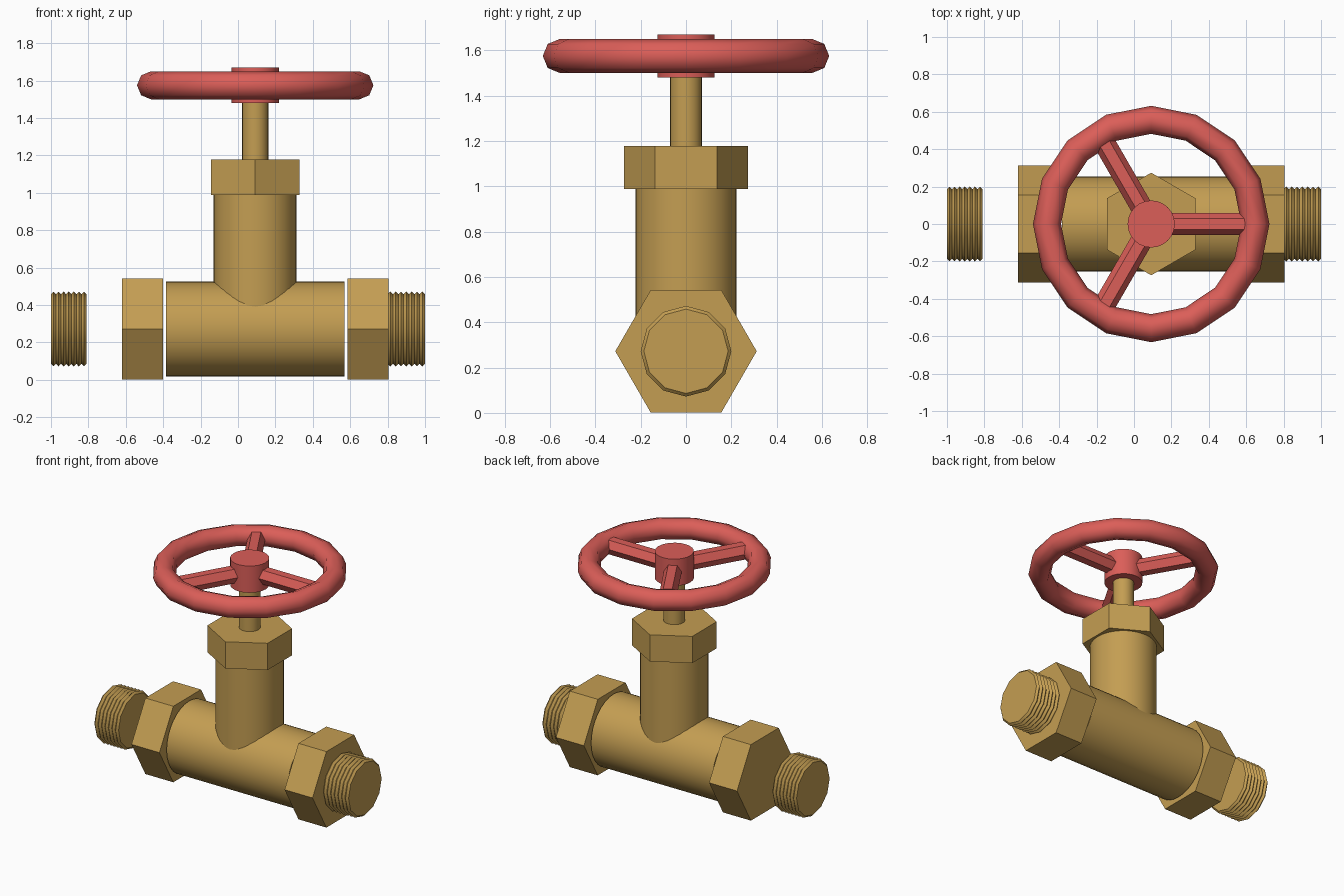
import bpy
import bmesh
from math import cos, sin, pi, radians
from mathutils import Matrix, Vector

cube = bpy.data.objects.get("Cube")
if cube:
    bpy.data.objects.remove(cube, do_unlink=True)


def material(name, rgb):
    m = bpy.data.materials.new(name)
    m.use_nodes = True
    m.diffuse_color = (*rgb, 1)
    m.node_tree.nodes["Principled BSDF"].inputs["Base Color"].default_value = (*rgb, 1)
    return m


BRASS = material("brass", (0.55, 0.34, 0.085))
RED = material("red paint", (0.71, 0.112, 0.098))
CX = 0.092          # axis of the stem and wheel
PIPE_Z = 0.272      # axis of the pipe
WHEEL_Z = 1.575
ALONG_X = Matrix.Rotation(pi / 2, 4, "Y")


def smooth(obj, angle):
    bpy.ops.object.select_all(action="DESELECT")
    bpy.context.view_layer.objects.active = obj
    obj.select_set(True)
    bpy.ops.object.shade_smooth_by_angle(angle=radians(angle))


def lathe(name, profile, sides, mat, frame, angle=None):
    """Capped solid from (position, radius) pairs along the frame's z axis."""
    bm = bmesh.new()
    rings = []
    for pos, r in profile:
        turns = [pi / 2 + 2 * pi * i / sides for i in range(sides)]
        rings.append([bm.verts.new(frame @ Vector((r * cos(t), r * sin(t), pos))) for t in turns])
    for low, high in zip(rings, rings[1:]):
        for i in range(sides):
            j = (i + 1) % sides
            bm.faces.new((low[i], low[j], high[j], high[i]))
    bm.faces.new(rings[0][::-1])
    bm.faces.new(rings[-1])
    bmesh.ops.recalc_face_normals(bm, faces=bm.faces)
    mesh = bpy.data.meshes.new(name)
    bm.to_mesh(mesh)
    bm.free()
    mesh.materials.append(mat)
    obj = bpy.data.objects.new(name, mesh)
    bpy.context.collection.objects.link(obj)
    if angle:
        smooth(obj, angle)
    return obj


pipe = Matrix.Translation((0, 0, PIPE_Z)) @ ALONG_X
upright = Matrix.Translation((CX, 0, 0))

# Pipe body and its hexagonal nuts
lathe("pipe_body", [(-0.385, 0.253), (0.57, 0.253)], 32, BRASS, pipe, 30)
lathe("right_nut", [(-0.62, 0.312), (-0.4, 0.312)], 6, BRASS, pipe)
lathe("left_nut", [(0.585, 0.312), (0.805, 0.312)], 6, BRASS, pipe)

# Threaded ends: alternating roots and crests
TEETH = 7
for name, start, end in (("right_thread", -1, -0.81), ("left_thread", 0.8, 1)):
    step = (end - start) / (2 * TEETH)
    profile = [(start + k * step, 0.2 if k % 2 else 0.186) for k in range(2 * TEETH + 1)]
    lathe(name, profile, 12, BRASS, pipe, 35)

# Bonnet, bonnet nut and stem
lathe("bonnet", [(PIPE_Z, 0.222), (0.99, 0.222)], 32, BRASS, upright, 30)
lathe("bonnet_nut", [(0.988, 0.274), (1.178, 0.274)], 6, BRASS, upright)
lathe("stem", [(1.1, 0.07), (1.55, 0.07)], 24, BRASS, upright, 30)

# Hand wheel: hub, rim and three spokes
lathe("wheel_hub", [(1.48, 0.126), (1.67, 0.126)], 24, RED, upright, 30)
bpy.ops.mesh.primitive_torus_add(major_segments=16, minor_segments=8, major_radius=0.557,
                                 minor_radius=0.075, location=(CX, 0, WHEEL_Z))
rim = bpy.context.object
rim.name = rim.data.name = "wheel_rim"
rim.data.materials.append(RED)
smooth(rim, 80)
for i in range(3):
    frame = (Matrix.Translation((CX, 0, WHEEL_Z))
             @ Matrix.Rotation(2 * pi * i / 3, 4, "Z") @ ALONG_X)
    lathe(f"wheel_spoke_{i + 1}", [(0.05, 0.058), (0.51, 0.058)], 6, RED, frame)
